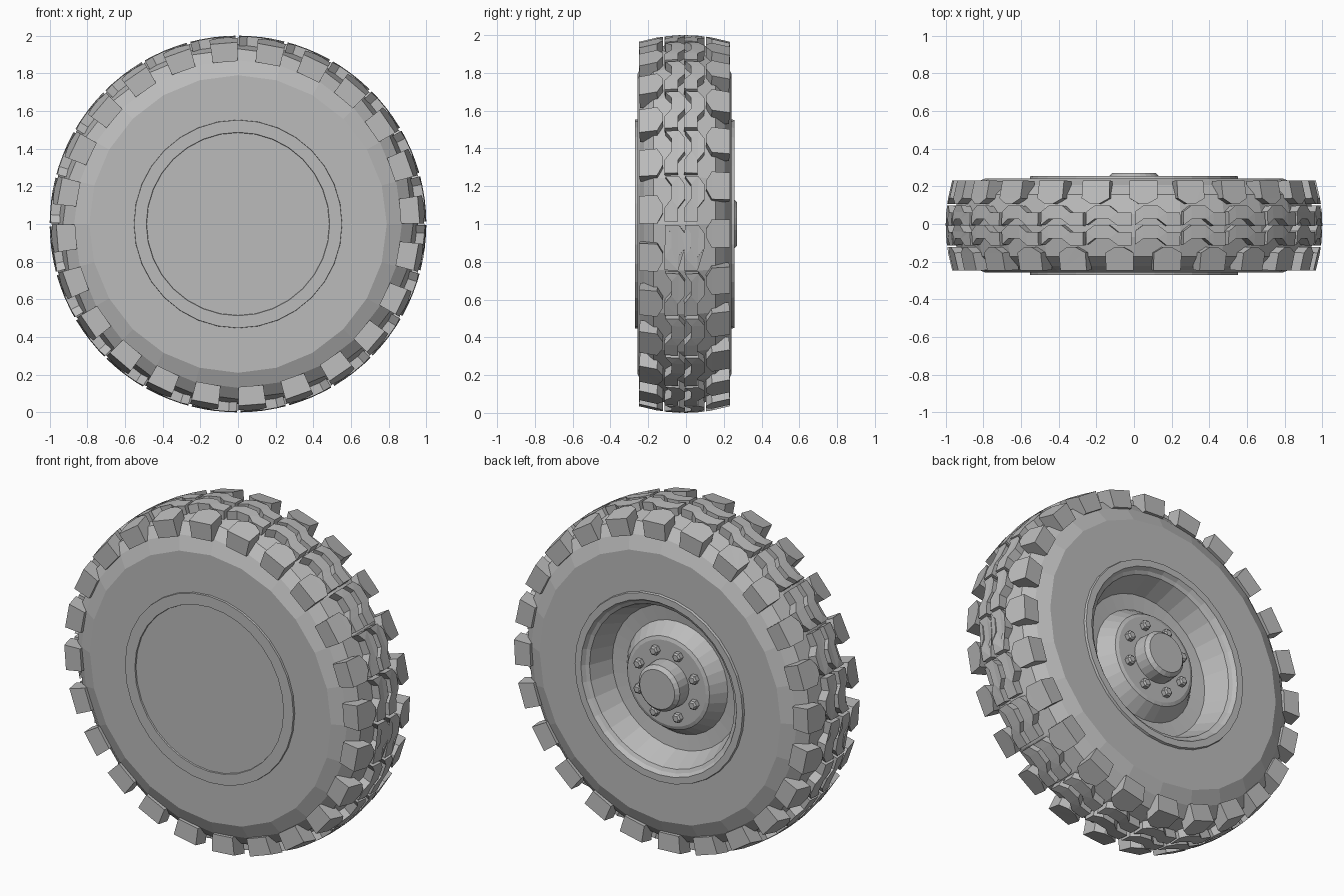
import bpy, bmesh, math

if "Cube" in bpy.data.objects:
    bpy.data.objects.remove(bpy.data.objects["Cube"], do_unlink=True)

grey = bpy.data.materials.new("plain grey")
grey.use_nodes = True
colour = (0.5, 0.5, 0.5, 1)
grey.diffuse_color = colour
grey.node_tree.nodes["Principled BSDF"].inputs["Base Color"].default_value = colour

COUNT = 24                      # tread repeats around the tyre
STEP = 2 * math.pi / COUNT
MID = -0.008                    # tyre centre plane


def place(angle, y, radius):
    return (radius * math.cos(angle), y, 1 + radius * math.sin(angle))


def finish(name, bm):
    bmesh.ops.recalc_face_normals(bm, faces=bm.faces)
    mesh = bpy.data.meshes.new(name)
    bm.to_mesh(mesh)
    bm.free()
    mesh.materials.append(grey)
    obj = bpy.data.objects.new(name, mesh)
    bpy.context.collection.objects.link(obj)
    return obj


def lathe(name, profile, sides):
    """Turn (radius, y) points around the axle; radius 0 closes the end."""
    bm = bmesh.new()
    rings = []
    for radius, y in profile:
        if radius == 0:
            rings.append([bm.verts.new((0, y, 1))] * sides)
        else:
            rings.append([bm.verts.new(place(2 * math.pi * i / sides, y, radius))
                          for i in range(sides)])
    for a, b in zip(rings, rings[1:]):
        for i in range(sides):
            j = (i + 1) % sides
            corners = list(dict.fromkeys((a[i], a[j], b[j], b[i])))
            bm.faces.new(corners)
    return finish(name, bm)


def crown(y):
    return 1.0 - 0.035 * (y / 0.24) ** 2


def add_block(bm, outline, start, base):
    """Raise a block from a (step fraction, y) outline on the tread."""
    top = [bm.verts.new(place(start + s * STEP, MID + y, crown(y))) for s, y in outline]
    low = [bm.verts.new(place(start + s * STEP, MID + y * 0.98, base)) for s, y in outline]
    n = len(outline)
    cap = bm.faces.new(top)
    bm.faces.new(low[::-1])
    for i in range(n):
        j = (i + 1) % n
        bm.faces.new((top[i], low[i], low[j], top[j]))
    bmesh.ops.triangulate(bm, faces=[cap])


# Tyre carcass
half = [(0.54, 0.25), (0.79, 0.25), (0.87, 0.215), (0.93, 0.165), (0.955, 0.06)]
lathe("tyre_body",
      [(r, MID + y) for r, y in half] + [(r, MID - y) for r, y in reversed(half)], COUNT)

# Shoulder lugs with pointed inner ends, staggered from side to side
lug = [(-0.29, 0.24), (-0.29, 0.145), (-0.08, 0.115), (0.1, 0.115), (0.29, 0.145), (0.29, 0.24)]
for name, side, shift in (("front_shoulder_lugs", -1, 0.3), ("back_shoulder_lugs", 1, 0.8)):
    bm = bmesh.new()
    for k in range(COUNT):
        add_block(bm, [(s, side * y) for s, y in lug], (k + shift) * STEP, 0.865)
    finish(name, bm)

# Two zigzag centre ribs made of repeated bent blocks
path = [(0.0, -0.018), (0.28, -0.018), (0.46, 0.018), (0.76, 0.018), (0.93, -0.014)]
for name, centre, shift in (("front_zigzag_rib", -0.052, 0.05), ("back_zigzag_rib", 0.052, 0.05)):
    bm = bmesh.new()
    outline = ([(s, centre + y - 0.036) for s, y in path]
               + [(s, centre + y + 0.036) for s, y in reversed(path)])
    for k in range(COUNT):
        add_block(bm, outline, (k + shift) * STEP, 0.94)
    finish(name, bm)

# Front cover: raised ring and slightly sunken disc
lathe("front_cover", [(0.555, -0.24), (0.552, -0.27), (0.487, -0.27),
                      (0.485, -0.262), (0.0, -0.262)], 32)

# Back rim: lip, barrel, floor, raised bolt plate
lathe("back_rim", [(0.555, 0.235), (0.55, 0.256), (0.51, 0.256), (0.495, 0.235),
                   (0.475, 0.225), (0.42, 0.09), (0.33, 0.08), (0.27, 0.165),
                   (0.25, 0.172), (0.0, 0.172)], 32)

# Hub cap
lathe("hub_cap", [(0.14, 0.16), (0.135, 0.25), (0.115, 0.27), (0.0, 0.27)], 24)

# Ring of hexagonal wheel bolts
bm = bmesh.new()
BOLTS = 8
for k in range(BOLTS):
    cx, _, cz = place((k + 0.5) * 2 * math.pi / BOLTS, 0, 0.195)
    rings = []
    for y, radius in ((0.165, 0.028), (0.197, 0.028), (0.205, 0.018)):
        rings.append([bm.verts.new((cx + radius * math.cos(i * math.pi / 3), y,
                                    cz + radius * math.sin(i * math.pi / 3))) for i in range(6)])
    for a, b in zip(rings, rings[1:]):
        for i in range(6):
            j = (i + 1) % 6
            bm.faces.new((a[i], a[j], b[j], b[i]))
    bm.faces.new(rings[-1])
    bm.faces.new(rings[0][::-1])
finish("wheel_bolts", bm)
